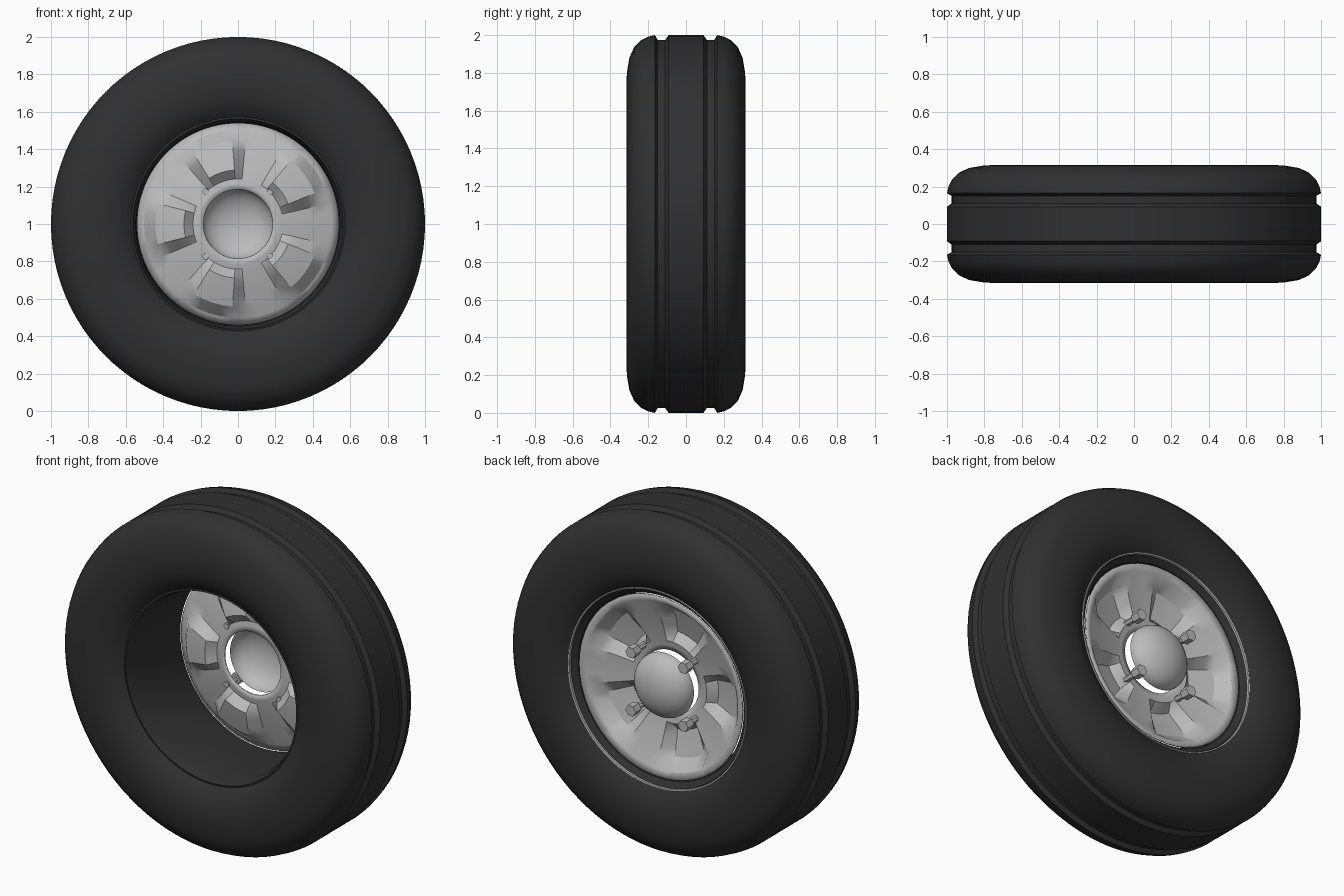
import bpy, bmesh, math
from mathutils import Vector

cube = bpy.data.objects.get("Cube")
if cube:
    bpy.data.objects.remove(cube, do_unlink=True)


def material(name, value):
    m = bpy.data.materials.new(name)
    m.use_nodes = True
    colour = (value, value, value, 1)
    m.diffuse_color = colour
    node = next(n for n in m.node_tree.nodes if n.type == 'BSDF_PRINCIPLED')
    node.inputs["Base Color"].default_value = colour
    node.inputs["Roughness"].default_value = 0.6
    return m


rubber = material("black rubber", 0.03)
metal = material("grey metal", 0.5)


def finish(name, bm, mat, angle=35):
    bmesh.ops.remove_doubles(bm, verts=bm.verts, dist=0.0002)
    bmesh.ops.recalc_face_normals(bm, faces=bm.faces)
    mesh = bpy.data.meshes.new(name)
    bm.to_mesh(mesh)
    bm.free()
    mesh.materials.append(mat)
    ob = bpy.data.objects.new(name, mesh)
    bpy.context.collection.objects.link(ob)
    bpy.ops.object.select_all(action='DESELECT')
    ob.select_set(True)
    bpy.context.view_layer.objects.active = ob
    bpy.ops.object.shade_smooth_by_angle(angle=math.radians(angle))
    return ob


def lathe(name, profile, mat, steps=96, centre=(0, 0, 1), closed=True, angle=35):
    """Spin (radius, y) points about a line along y through the centre."""
    bm = bmesh.new()
    c = Vector(centre)
    vs = [bm.verts.new(c + Vector((r, y, 0))) for r, y in profile]
    pairs = list(zip(vs, vs[1:]))
    if closed:
        pairs.append((vs[-1], vs[0]))
    edges = [bm.edges.new(p) for p in pairs]
    bmesh.ops.spin(bm, geom=vs + edges, cent=c, axis=(0, 1, 0),
                   angle=math.tau, steps=steps, use_merge=False)
    return finish(name, bm, mat, angle)


# Tyre: one half of the section, mirrored, with two tread grooves
half = [(0.57, 0.25), (0.585, 0.262), (0.61, 0.28), (0.65, 0.3), (0.7, 0.312),
        (0.75, 0.315), (0.8, 0.313), (0.88, 0.3), (0.935, 0.275), (0.975, 0.235),
        (0.992, 0.2), (1.0, 0.165), (0.975, 0.15), (0.975, 0.11), (1.0, 0.092)]
lathe("tyre", half + [(r, -y) for r, y in reversed(half)], rubber)

# Dark barrel lining the bore
lathe("rim_barrel", [(0.572, -0.252), (0.562, -0.255), (0.545, -0.2), (0.538, 0.2),
                     (0.545, 0.235), (0.575, 0.262), (0.58, 0.25)], rubber)

# Thin bright flange edge on the back
lathe("rim_flange", [(0.579, 0.25), (0.579, 0.271), (0.587, 0.273), (0.587, 0.25)], metal)

# Wheel disc: shallow cone with five raised bosses facing the front
rings = [0.185, 0.215, 0.242, 0.29, 0.34, 0.39, 0.44, 0.5, 0.538]
columns = [-36, -30, -23, -14, -7, 0, 7, 14, 23, 30]


def disc_point(r, sector, offset):
    t = (r - 0.185) / 0.353
    y = 0.14 + 0.095 * t ** 1.3
    if abs(offset) <= 14 and 0.28 < r < 0.45:
        y -= 0.055
    a = math.radians(36 + 72 * sector + offset)
    return (r * math.cos(a), y, 1 + r * math.sin(a))


bm = bmesh.new()
grid = [[bm.verts.new(disc_point(r, s, o)) for s in range(5) for o in columns]
        for r in rings]
n = len(grid[0])
for inner, outer in zip(grid, grid[1:]):
    for i in range(n):
        j = (i + 1) % n
        bm.faces.new((inner[i], inner[j], outer[j], outer[i]))
disc = finish("wheel_disc", bm, metal, 32)
shell = disc.modifiers.new("thickness", 'SOLIDIFY')
shell.thickness = 0.008
shell.offset = 0

# Hub cap: hollow dome standing behind the centre hole
dome = [(0.189 * math.cos(k * math.pi / 20), 0.195 + 0.115 * math.sin(k * math.pi / 20))
        for k in range(11)]
lathe("hub_cap", dome, metal, steps=64, closed=False)

# Four wheel bolts with hexagonal heads
for sx, side in ((1, "left"), (-1, "right")):
    for sz, level in ((1, "upper"), (-1, "lower")):
        lathe(f"bolt_{level}_{side}",
              [(0, 0.135), (0.018, 0.135), (0.018, 0.22), (0.034, 0.22),
               (0.034, 0.275), (0, 0.275)], metal, steps=6,
              centre=(0.173 * sx, 0, 1 + 0.173 * sz), closed=False, angle=20)
